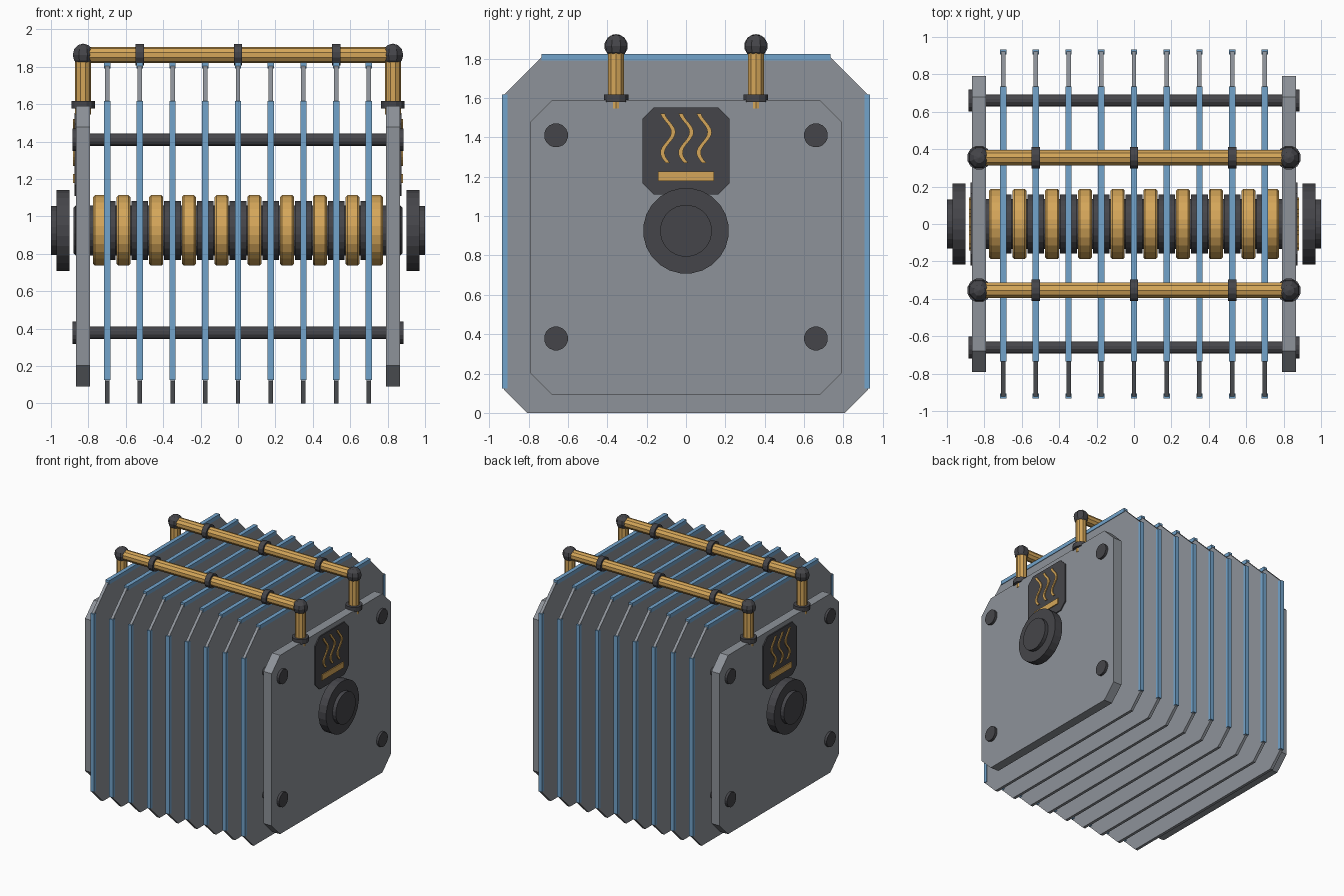
import bpy, bmesh, math
from mathutils import Matrix, Vector

if "Cube" in bpy.data.objects:
    bpy.data.objects.remove(bpy.data.objects["Cube"])


def mat(name, c):
    m = bpy.data.materials.new(name)
    m.diffuse_color = (*c, 1)
    m.use_nodes = True
    m.node_tree.nodes["Principled BSDF"].inputs["Base Color"].default_value = m.diffuse_color
    return m


GREY = mat("steel_grey", (0.27, 0.29, 0.32))
BLUE = mat("edge_blue", (0.17, 0.37, 0.60))
DARK = mat("dark_iron", (0.06, 0.06, 0.068))
GOLD = mat("brass", (0.66, 0.38, 0.10))


def finish(name, bm, material, bevel=0):
    bmesh.ops.recalc_face_normals(bm, faces=bm.faces)
    me = bpy.data.meshes.new(name)
    bm.to_mesh(me)
    bm.free()
    me.materials.append(material)
    ob = bpy.data.objects.new(name, me)
    bpy.context.collection.objects.link(ob)
    if bevel:
        b = ob.modifiers.new("bevel", 'BEVEL')
        b.width, b.segments, b.limit_method = bevel, 1, 'ANGLE'
        b.angle_limit = math.radians(40)
    return ob


def slab(name, pts, x0, x1, material):
    """Extrude a (y, z) outline from x0 to x1."""
    bm = bmesh.new()
    f = bm.faces.new([bm.verts.new((x0, y, z)) for y, z in pts])
    r = bmesh.ops.extrude_face_region(bm, geom=[f])
    vs = [g for g in r["geom"] if isinstance(g, bmesh.types.BMVert)]
    bmesh.ops.translate(bm, verts=vs, vec=(x1 - x0, 0, 0))
    return finish(name, bm, material)


def octagon(hw, z0, z1, bottom, top):
    return [(-hw + bottom, z0), (hw - bottom, z0), (hw, z0 + bottom), (hw, z1 - top),
            (hw - top, z1), (-hw + top, z1), (-hw, z1 - top), (-hw, z0 + bottom)]


def rect(y0, y1, z0, z1):
    return [(y0, z0), (y1, z0), (y1, z1), (y0, z1)]


def rod(name, a, b, r, n, material, bevel=0):
    """Cylinder between two points."""
    a, b = Vector(a), Vector(b)
    d = b - a
    rot = Matrix.Rotation(math.pi / 2, 4, 'Y') if abs(d.x) > abs(d.z) else Matrix()
    m = Matrix.Translation((a + b) / 2) @ rot @ Matrix.Rotation(math.pi / n, 4, 'Z')
    bm = bmesh.new()
    bmesh.ops.create_cone(bm, cap_ends=True, segments=n, radius1=r, radius2=r,
                          depth=d.length, matrix=m)
    return finish(name, bm, material, bevel)


ZC = 0.925   # axle height
PITCH = 0.175

# Cooling fins with blue edge strips on top, front and back
for i in range(-4, 5):
    x = i * PITCH
    fin = octagon(0.925, 0, 1.81, 0.118, 0.195)
    slab("fin", fin, x - 0.012, x + 0.012, GREY)
    slab("fin_top_strip", rect(-0.735, 0.735, 1.79, 1.822), x - 0.017, x + 0.017, BLUE)
    for s in (-1, 1):
        y0, y1 = sorted((s * 0.907, s * 0.934))
        slab("fin_side_strip", rect(y0, y1, 0.125, 1.617), x - 0.017, x + 0.017, BLUE)
    rod("fin_collar", (x - 0.045, 0, ZC), (x + 0.045, 0, ZC), 0.16, 24, DARK)

# Core shaft with brass rings between the fins
rod("core_shaft", (-0.88, 0, ZC), (0.88, 0, ZC), 0.135, 24, DARK, 0.012)
for s in (-1, 1):
    for x in (0.0875, 0.2625, 0.4375, 0.6125, 0.7375):
        rod("core_ring", (s * x - 0.0375, 0, ZC), (s * x + 0.0375, 0, ZC), 0.19, 24, GOLD, 0.01)

# Tie rods with bolt heads
for y in (-0.66, 0.66):
    for z in (0.378, 1.41):
        rod("tie_rod", (-0.87, y, z), (0.87, y, z), 0.034, 12, DARK)
        for s in (-1, 1):
            rod("bolt_head", (s * 0.86, y, z), (s * 0.886, y, z), 0.061, 16, DARK)

# End plates, wheels and heat emblems on both ends
for s in (-1, 1):
    slab("end_plate", octagon(0.79, 0.09, 1.59, 0.112, 0.112), s * 0.79, s * 0.866, GREY)
    rod("end_wheel", (s * 0.90, 0, ZC), (s * 0.97, 0, ZC), 0.218, 24, DARK)
    rod("wheel_hub", (s * 0.965, 0, ZC), (s * 1.0, 0, ZC), 0.132, 24, DARK)
    slab("emblem_plate", octagon(0.222, 1.11, 1.552, 0.058, 0.058), s * 0.86, s * 0.875, DARK)
    slab("emblem_bar", rect(-0.142, 0.142, 1.178, 1.226), s * 0.874, s * 0.883, GOLD)
    for yc in (-0.092, 0, 0.092):
        left, right = [], []
        for k in range(17):
            t = k / 16
            y = yc - 0.028 * math.sin(2 * math.pi * 1.2 * t)
            left.append((y - 0.011, 1.27 + 0.25 * t))
            right.append((y + 0.011, 1.27 + 0.25 * t))
        slab("heat_wave", left + right[::-1], s * 0.874, s * 0.883, GOLD)

# Carry rails: pipes, clamps, posts, corner balls and foot collars
for y in (-0.355, 0.355):
    rod("rail_pipe", (-0.828, y, 1.864), (0.828, y, 1.864), 0.043, 10, GOLD)
    for x in (-3 * PITCH, 0, 3 * PITCH):
        rod("rail_clamp", (x - 0.022, y, 1.864), (x + 0.022, y, 1.864), 0.06, 12, DARK)
    for s in (-1, 1):
        x = s * 0.828
        rod("rail_post", (x, y, 1.545), (x, y, 1.864), 0.043, 10, GOLD)
        rod("post_collar", (x, y, 1.578), (x, y, 1.617), 0.065, 12, DARK)
        bm = bmesh.new()
        bmesh.ops.create_uvsphere(bm, u_segments=8, v_segments=6, radius=0.06,
                                  matrix=Matrix.Translation((x, y, 1.864))
                                  @ Matrix.Rotation(math.pi / 8, 4, 'Z'))
        finish("rail_corner", bm, DARK)
